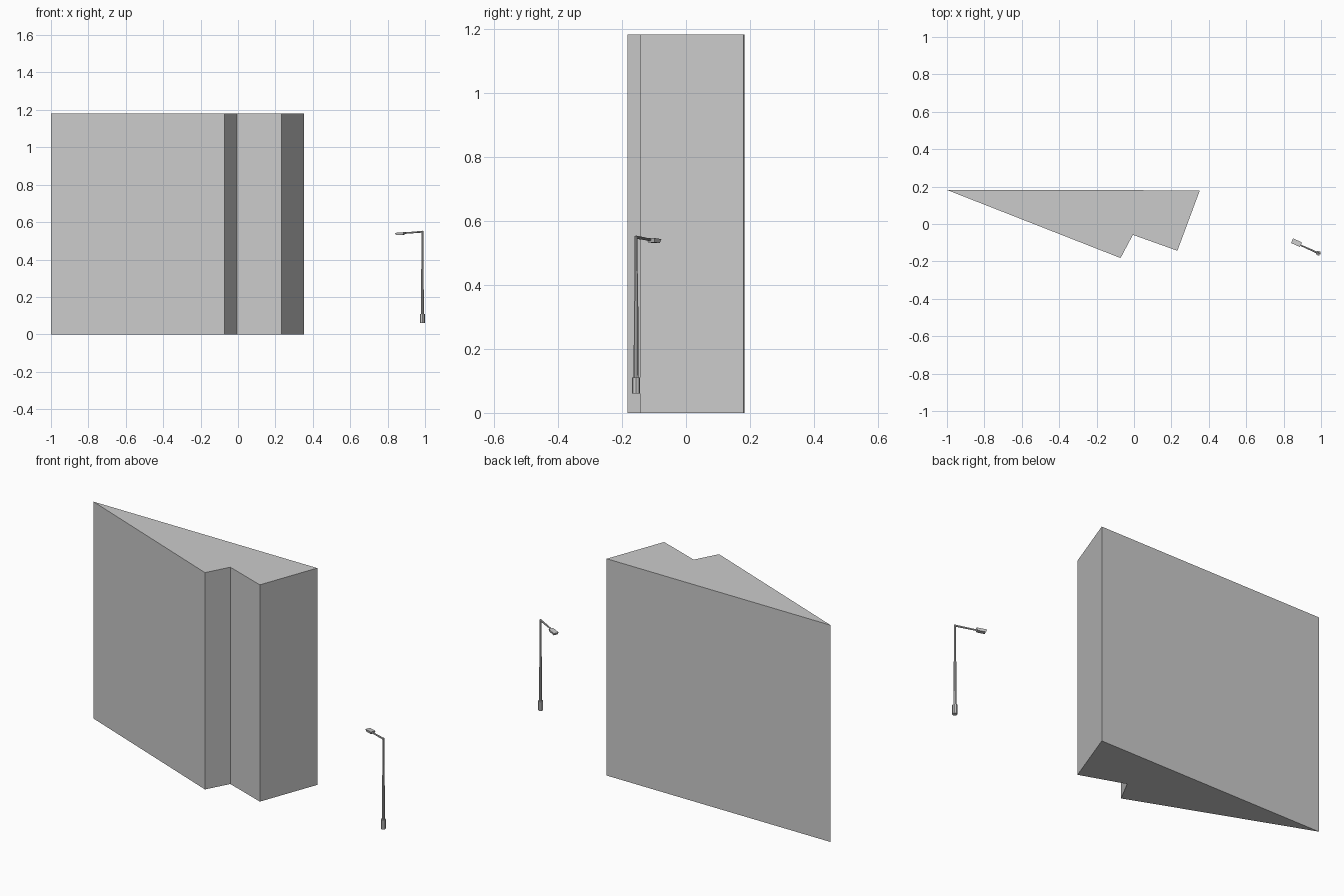
import bpy, bmesh, math
from mathutils import Vector, Matrix

if "Cube" in bpy.data.objects:
    bpy.data.objects.remove(bpy.data.objects["Cube"])


def make_object(name, bm):
    bmesh.ops.recalc_face_normals(bm, faces=bm.faces)
    mesh = bpy.data.meshes.new(name)
    bm.to_mesh(mesh)
    bm.free()
    obj = bpy.data.objects.new(name, mesh)
    bpy.context.collection.objects.link(obj)
    return obj


def tube(name, start, end, r1, r2, sides=8):
    """Capped tapered rod between two points."""
    start, end = Vector(start), Vector(end)
    axis = end - start
    bm = bmesh.new()
    place = Matrix.Translation((start + end) / 2) @ axis.to_track_quat('Z', 'Y').to_matrix().to_4x4()
    bmesh.ops.create_cone(bm, cap_ends=True, segments=sides, radius1=r1, radius2=r2,
                          depth=axis.length, matrix=place)
    return make_object(name, bm)


# Building: notched wedge footprint, extruded straight up
footprint = [(-1, 0.182), (-0.072, -0.182), (-0.006, -0.058), (0.232, -0.143), (0.352, 0.18)]
bm = bmesh.new()
base = bm.faces.new([bm.verts.new((x, y, 0)) for x, y in footprint])
top = bmesh.ops.extrude_face_region(bm, geom=[base], use_keep_orig=True)["geom"]
bmesh.ops.translate(bm, vec=(0, 0, 1.182),
                    verts=[v for v in top if isinstance(v, bmesh.types.BMVert)])
make_object("building", bm)

# Street lamp post: foot, thicker lower pole, slim upper pole
px, py = 0.986, -0.156
for name, z1, z2, r1, r2 in [("lamp_foot", 0.06, 0.11, 0.013, 0.013),
                             ("lower_pole", 0.11, 0.35, 0.0075, 0.0068),
                             ("upper_pole", 0.35, 0.553, 0.0055, 0.005)]:
    tube(name, (px, py, z1), (px, py, z2), r1, r2)

# Arm reaching towards the building
tube("lamp_arm", (px, py, 0.549), (0.89, -0.113, 0.541), 0.005, 0.004)

# Lamp head: flat box, tapered underneath, following the arm
bm = bmesh.new()
bmesh.ops.create_cube(bm, size=1)
for v in bm.verts:
    taper = 0.8 if v.co.z < 0 else 1
    v.co = Vector((v.co.x * 0.052 * taper, v.co.y * 0.027 * taper, v.co.z * 0.013))
head = make_object("lamp_head", bm)
head.location = (0.869, -0.1, 0.538)
head.rotation_euler = (0, math.radians(-4), math.radians(-24))
